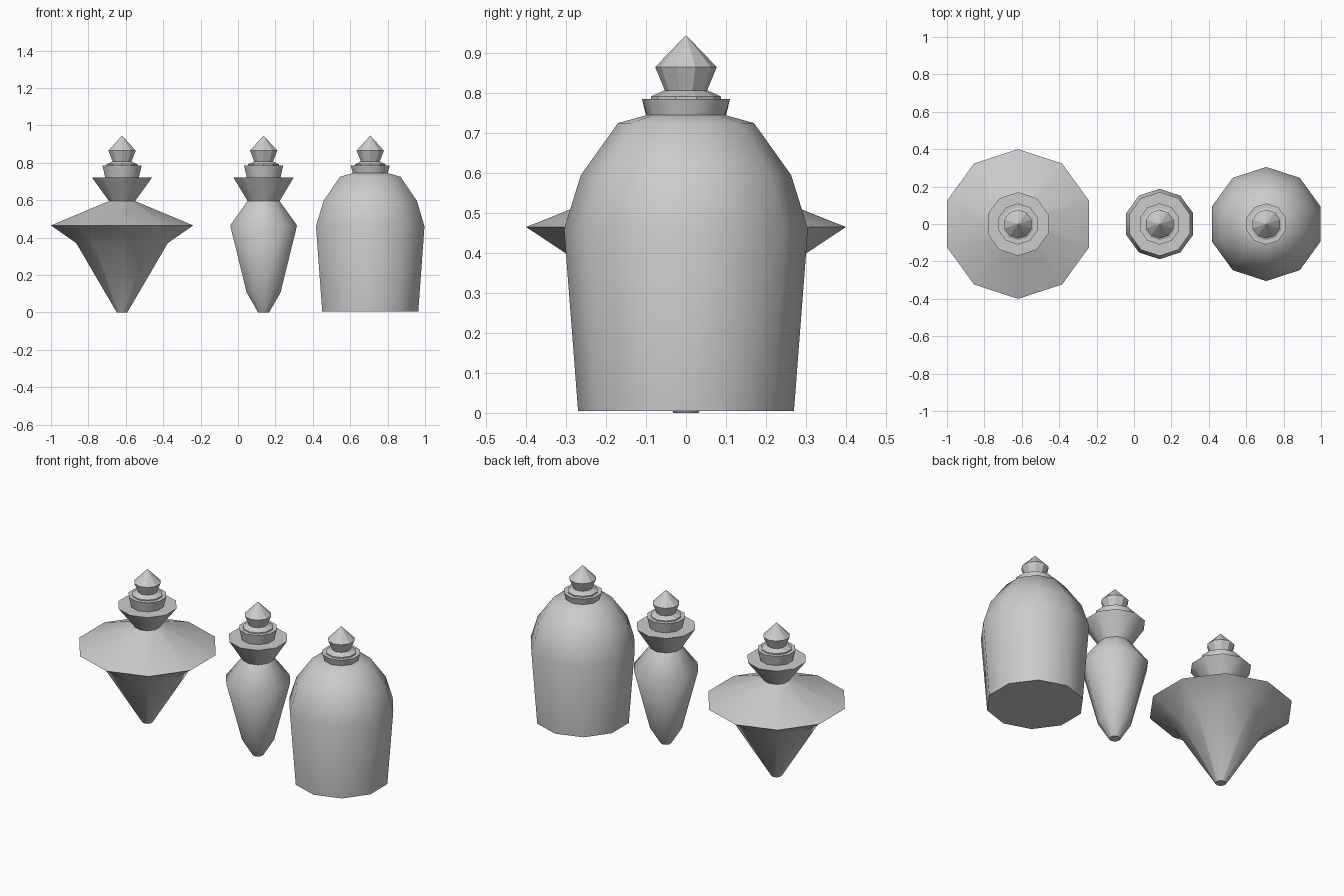
import bpy, bmesh, math

if "Cube" in bpy.data.objects:
    bpy.data.objects.remove(bpy.data.objects["Cube"])

SIDES = 10


def lathe(name, profile, x, smooth_angle=None):
    """Spin (radius, z) points round a vertical axis; ends are capped or pointed."""
    bm = bmesh.new()
    rings = []
    for r, z in profile:
        if r == 0:
            rings.append([bm.verts.new((0, 0, z))])
        else:
            angles = [math.pi / 2 + math.tau * i / SIDES for i in range(SIDES)]
            rings.append([bm.verts.new((r * math.cos(a), r * math.sin(a), z)) for a in angles])
    for low, high in zip(rings, rings[1:]):
        for i in range(SIDES):
            j = (i + 1) % SIDES
            if len(high) == 1:
                bm.faces.new((low[i], low[j], high[0]))
            else:
                bm.faces.new((low[i], low[j], high[j], high[i]))
    for ring in (rings[0], rings[-1]):
        if len(ring) > 1:
            bm.faces.new(ring)
    bmesh.ops.recalc_face_normals(bm, faces=bm.faces)
    mesh = bpy.data.meshes.new(name)
    bm.to_mesh(mesh)
    bm.free()
    obj = bpy.data.objects.new(name, mesh)
    obj.location.x = x
    bpy.context.collection.objects.link(obj)
    if smooth_angle:
        bpy.ops.object.select_all(action='DESELECT')
        obj.select_set(True)
        bpy.context.view_layer.objects.active = obj
        bpy.ops.object.shade_smooth_by_angle(angle=math.radians(smooth_angle))
    return obj


# Flared lip shared by every bottle, and the shoulder of the two slim ones
lip = [(0.11, 0.785), (0.09, 0.785)]
collar = [(0.17, 0.722), (0.095, 0.722)] + lip

# Bottle bodies: name, centre x, profile from base to lip
bottles = [
    ("wide_bottle", -0.62,
     [(0.03, 0), (0.257, 0.37), (0.40, 0.465), (0.073, 0.595)] + collar),
    ("slim_bottle", 0.137,
     [(0.031, 0), (0.095, 0.105), (0.188, 0.465), (0.09, 0.595)] + collar),
    ("round_bottle", 0.707,
     [(0.27, 0.005), (0.305, 0.46), (0.263, 0.595), (0.17, 0.725),
      (0.098, 0.745)] + lip),
]

# Faceted stopper sitting in the lip
stopper = [(0.087, 0.78), (0.087, 0.792), (0.053, 0.807), (0.077, 0.865), (0, 0.945)]

for name, x, profile in bottles:
    lathe(name, profile, x, smooth_angle=50)
    lathe(name + "_stopper", stopper, x)
